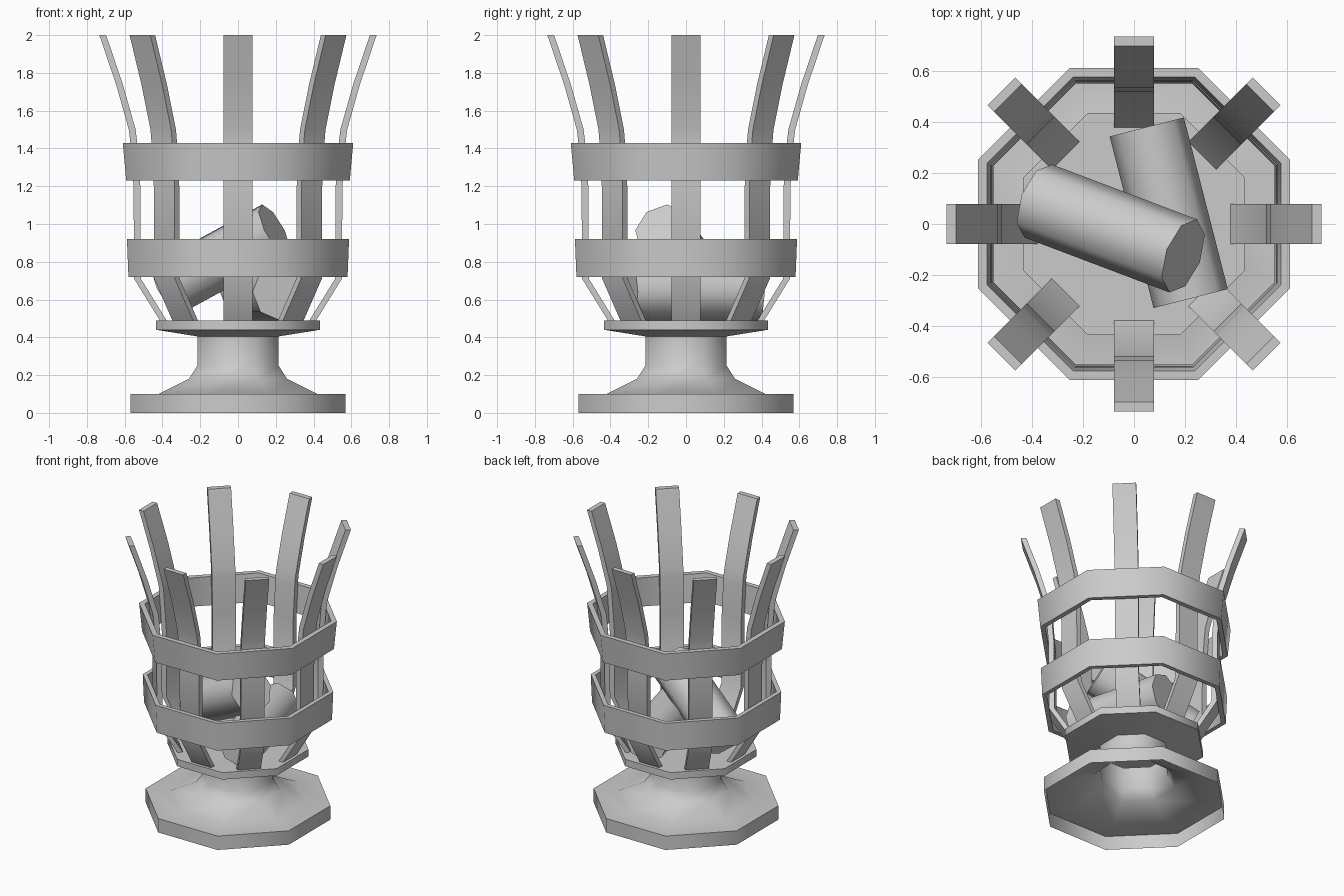
import bpy, bmesh, math
from mathutils import Vector, Matrix

if "Cube" in bpy.data.objects:
    bpy.data.objects.remove(bpy.data.objects["Cube"])

SIDES = 8


def finish(name, bm, angle=50):
    bmesh.ops.recalc_face_normals(bm, faces=bm.faces)
    mesh = bpy.data.meshes.new(name)
    bm.to_mesh(mesh)
    bm.free()
    ob = bpy.data.objects.new(name, mesh)
    bpy.context.collection.objects.link(ob)
    bpy.ops.object.select_all(action='DESELECT')
    ob.select_set(True)
    bpy.context.view_layer.objects.active = ob
    bpy.ops.object.shade_smooth_by_angle(angle=math.radians(angle))
    return ob


def octagon_lathe(name, profile, closed=False, cap_top=False):
    """Sweep (apothem, z) points around z as an octagon with flat sides on the axes."""
    bm = bmesh.new()
    loops = []
    for a, z in profile:
        r = a / math.cos(math.pi / SIDES)
        loops.append([bm.verts.new((r * math.cos((k + .5) * math.tau / SIDES),
                                    r * math.sin((k + .5) * math.tau / SIDES), z))
                      for k in range(SIDES)])
    pairs = list(zip(loops, loops[1:]))
    if closed:
        pairs.append((loops[-1], loops[0]))
    for lo, hi in pairs:
        for k in range(SIDES):
            n = (k + 1) % SIDES
            bm.faces.new((lo[k], lo[n], hi[n], hi[k]))
    if cap_top:
        bm.faces.new(loops[-1])
    return finish(name, bm)


def bar(name, angle, path, width, thick):
    """Flat strip that follows a (radius, z) path, turned about z."""
    bm = bmesh.new()
    rot = Matrix.Rotation(angle, 3, 'Z')
    sections = []
    for r, z in path:
        sections.append([bm.verts.new(rot @ Vector((r + dx, dy, z))) for dx, dy in (
            (-thick / 2, -width / 2), (thick / 2, -width / 2),
            (thick / 2, width / 2), (-thick / 2, width / 2))])
    for lo, hi in zip(sections, sections[1:]):
        for k in range(4):
            n = (k + 1) % 4
            bm.faces.new((lo[k], lo[n], hi[n], hi[k]))
    bm.faces.new(sections[0])
    bm.faces.new(sections[-1])
    return finish(name, bm)


def log(name, start, end, radius):
    start, end = Vector(start), Vector(end)
    axis = end - start
    bm = bmesh.new()
    mat = Matrix.Translation((start + end) / 2) @ axis.to_track_quat('Z', 'Y').to_matrix().to_4x4()
    bmesh.ops.create_cone(bm, cap_ends=True, segments=8, radius1=radius, radius2=radius,
                          depth=axis.length, matrix=mat)
    return finish(name, bm)


# Hollow foot, neck and platform
octagon_lathe("pedestal", [(.57, 0), (.57, .10), (.42, .10), (.26, .18), (.215, .25),
                           (.215, .405), (.435, .44), (.435, .49)], cap_top=True)

# Two hoops around the basket
octagon_lathe("lower_hoop", [(.58, .72), (.588, .92), (.558, .92), (.55, .72)], closed=True)
octagon_lathe("upper_hoop", [(.592, 1.23), (.61, 1.43), (.575, 1.43), (.56, 1.23)], closed=True)

# Eight flared upright bars
bar_path = [(.39, .48), (.532, .71), (.535, 1.2), (.553, 1.44), (.56, 1.5),
            (.628, 1.74), (.716, 2.0)]
for i in range(8):
    bar(f"upright_bar_{i + 1}", i * math.tau / 8, bar_path, .155, .036)

# Two logs in the basket
log("lower_log", (.05, .38, .64), (.222, -.292, .64), .15)
log("upper_log", (-.375, .09, .657), (.193, -.125, .967), .153)
